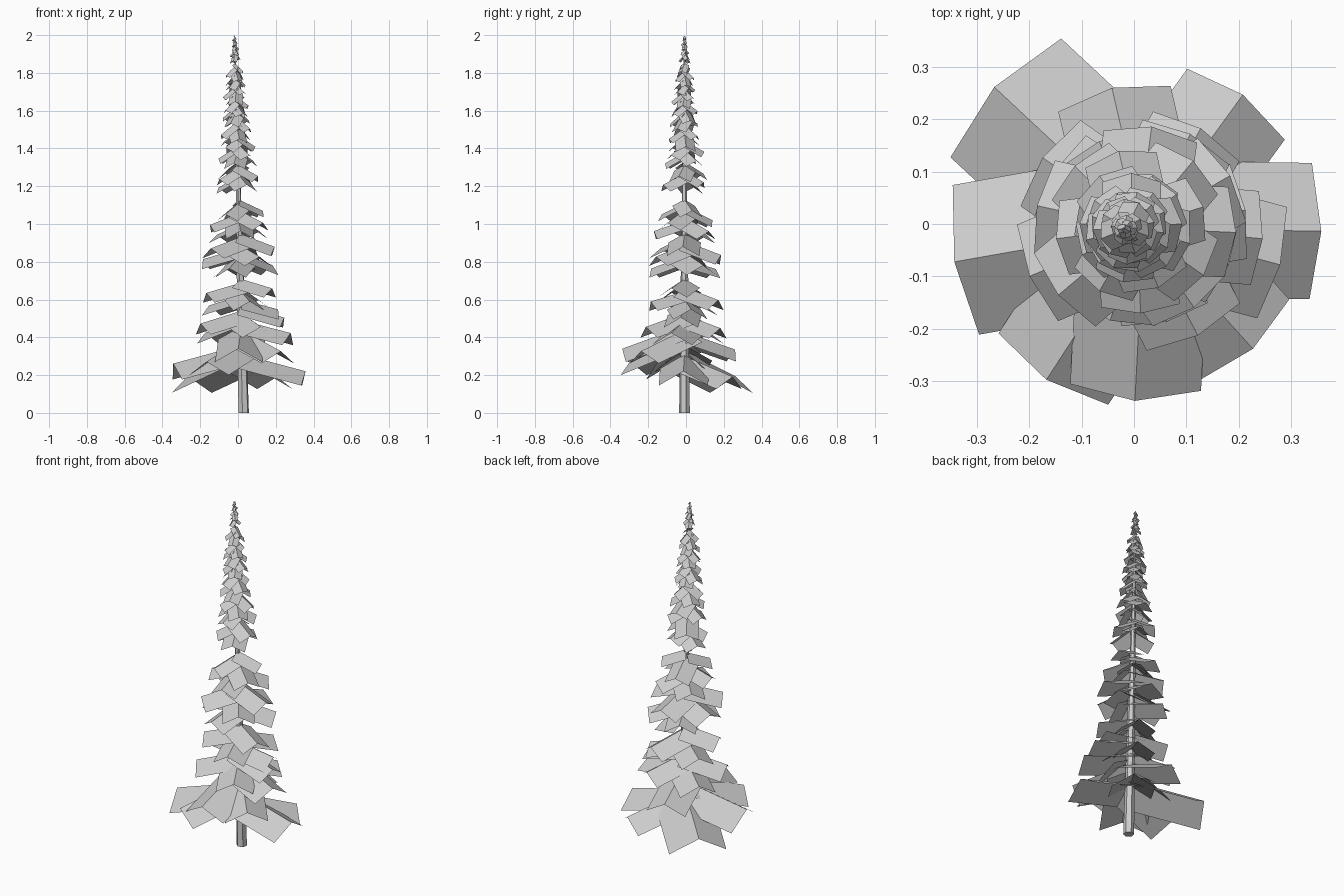
import bpy, bmesh, math, random
from mathutils import Vector

if "Cube" in bpy.data.objects:
    bpy.data.objects.remove(bpy.data.objects["Cube"])

random.seed(4)


def axis(z):
    # centre line of the slightly leaning trunk
    return Vector((0.03 - 0.024 * z, -0.008, z))


def lerp_profile(pts, z):
    for (a, ra), (b, rb) in zip(pts, pts[1:]):
        if z <= b:
            return ra + (rb - ra) * max(0, z - a) / (b - a)
    return pts[-1][1]


def make_object(name, bm):
    mesh = bpy.data.meshes.new(name)
    bm.to_mesh(mesh)
    bm.free()
    obj = bpy.data.objects.new(name, mesh)
    bpy.context.collection.objects.link(obj)
    return obj


def add_branch(bm, azimuth, root_z, reach, half_width, droop):
    # folded rectangular card: a drooping ridge with one quad on each side
    a, d = math.radians(azimuth), math.radians(droop)
    flat = Vector((math.cos(a), math.sin(a), 0))
    side = Vector((-math.sin(a), math.cos(a), 0))
    ridge = flat * math.cos(d) - Vector((0, 0, math.sin(d)))
    down = -flat * math.sin(d) - Vector((0, 0, math.cos(d)))
    root = axis(root_z)
    tip = root + ridge * (reach / math.cos(d))
    fold = down * half_width * 0.6
    r, t = bm.verts.new(root), bm.verts.new(tip)
    for s in (-1, 1):
        off = side * half_width * s + fold
        e, f = bm.verts.new(tip + off), bm.verts.new(root + off)
        bm.faces.new((r, t, e, f) if s < 0 else (r, f, e, t))


# trunk
bm = bmesh.new()
rings = []
for z, rad in ((0, 0.029), (0.75, 0.02), (1.4, 0.011), (1.98, 0.003)):
    c = axis(z)
    rings.append([bm.verts.new(c + Vector((rad * math.cos(k * math.tau / 6 + 0.3),
                                           rad * math.sin(k * math.tau / 6 + 0.3), 0)))
                  for k in range(6)])
for lo, hi in zip(rings, rings[1:]):
    for k in range(6):
        j = (k + 1) % 6
        bm.faces.new((lo[k], lo[j], hi[j], hi[k]))
bm.faces.new(rings[0][::-1])
bm.faces.new(rings[-1])
make_object("trunk", bm)

# large lower branches: azimuth, root height, reach, half width, droop
bm = bmesh.new()
for b in ((-1, 0.31, 0.335, 0.13, 15), (137, 0.33, 0.395, 0.155, 19),
          (54, 0.30, 0.315, 0.115, 19), (190, 0.36, 0.37, 0.145, 15),
          (237, 0.39, 0.345, 0.125, 19), (267, 0.46, 0.33, 0.125, 20),
          (312, 0.44, 0.31, 0.115, 20), (103, 0.43, 0.275, 0.11, 19),
          (-15, 0.49, 0.27, 0.11, 14), (203, 0.54, 0.235, 0.1, 16),
          (-5, 0.57, 0.23, 0.09, 16), (297, 0.53, 0.23, 0.1, 18),
          (60, 0.52, 0.22, 0.095, 18), (145, 0.50, 0.235, 0.1, 18)):
    add_branch(bm, *b)
make_object("lower_branches", bm)

# upper branches: spiral bands separated by bare stretches of trunk
reach_at = ((0.4, 0.27), (0.6, 0.21), (0.72, 0.18), (0.82, 0.195), (0.94, 0.19),
            (1.0, 0.17), (1.13, 0.135), (1.3, 0.115), (1.45, 0.1), (1.56, 0.08),
            (1.7, 0.068), (1.84, 0.05), (1.89, 0.036), (2.0, 0.012))
bm = bmesh.new()
i = 0
for z0, z1, n in ((0.60, 0.71, 6), (0.81, 0.95, 8), (1.0, 1.13, 8), (1.25, 1.33, 6),
                  (1.38, 1.54, 11), (1.57, 1.85, 22), (1.89, 1.995, 13)):
    for k in range(n):
        z = z0 + (z1 - z0) * k / (n - 1)
        reach = lerp_profile(reach_at, z) * random.uniform(0.92, 1.06)
        droop = 17 + 27 * max(0, z - 0.85) / 1.0 + random.uniform(-3, 3)
        width = reach * (0.46 if z < 1.2 else 0.53)
        add_branch(bm, i * 137.5 + 10, z, reach, width, droop)
        i += 1
make_object("upper_branches", bm)

# leading tip
bm = bmesh.new()
bmesh.ops.create_cone(bm, segments=5, radius1=0.006, radius2=0, depth=0.04)
bmesh.ops.translate(bm, verts=bm.verts, vec=axis(1.98))
make_object("leading_tip", bm)
